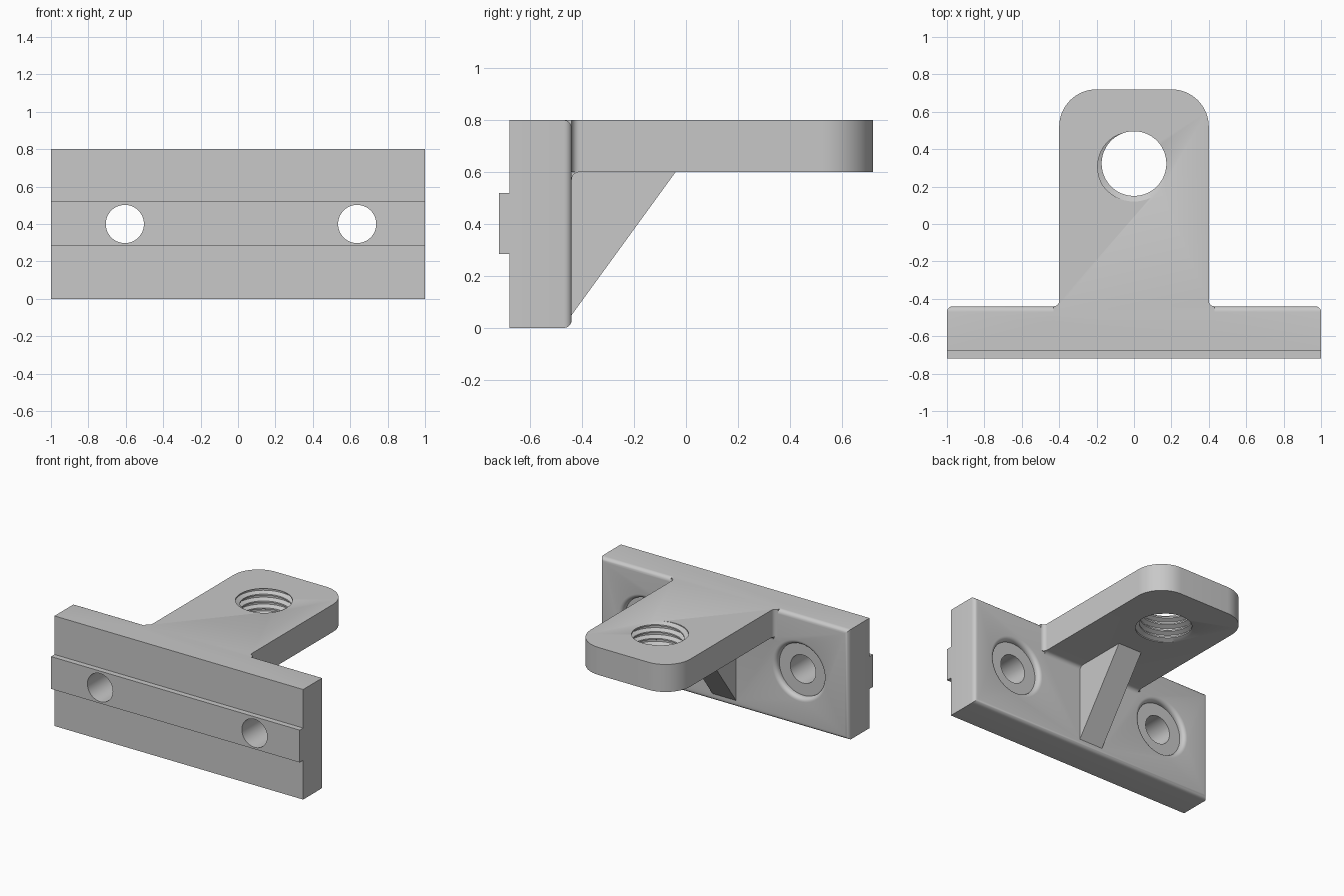
import bpy, bmesh, math
from mathutils import Matrix, Vector

if "Cube" in bpy.data.objects:
    bpy.data.objects.remove(bpy.data.objects["Cube"])

grey = bpy.data.materials.new("machined grey")
grey.use_nodes = True
colour = (0.58, 0.58, 0.58, 1)
grey.diffuse_color = colour
grey.node_tree.nodes["Principled BSDF"].inputs["Base Color"].default_value = colour

BACK, TOP, FILLET = -0.44, 0.8, 0.03


def to_object(name, bm):
    bmesh.ops.recalc_face_normals(bm, faces=bm.faces)
    mesh = bpy.data.meshes.new(name)
    bm.to_mesh(mesh)
    bm.free()
    mesh.materials.append(grey)
    obj = bpy.data.objects.new(name, mesh)
    bpy.context.collection.objects.link(obj)
    return obj


def arc(cx, cy, r, start, end, steps=8):
    angles = [math.radians(start + (end - start) * i / steps) for i in range(steps + 1)]
    return [(cx + r * math.cos(a), cy + r * math.sin(a)) for a in angles]


def prism(points, place, offset):
    """Extrude a flat outline; place turns a 2D point into a 3D one."""
    bm = bmesh.new()
    face = bm.faces.new([bm.verts.new(place(*p)) for p in points])
    new = bmesh.ops.extrude_face_region(bm, geom=[face])["geom"]
    bmesh.ops.translate(bm, vec=offset, verts=[v for v in new if isinstance(v, bmesh.types.BMVert)])
    return bm


def side_prism(points, half):
    return prism(points, lambda y, z: (-half, y, z), (2 * half, 0, 0))


def lathe(name, profile, matrix, steps=64):
    """Spin a closed (radius, height) profile about its axis."""
    bm = bmesh.new()
    verts = [bm.verts.new((r, 0, h)) for r, h in profile]
    edges = [bm.edges.new(pair) for pair in zip(verts, verts[1:])]
    bmesh.ops.spin(bm, geom=verts + edges, cent=(0, 0, 0), axis=(0, 0, 1),
                   angle=2 * math.pi, steps=steps)
    bmesh.ops.remove_doubles(bm, verts=bm.verts, dist=1e-5)
    bm.transform(matrix)
    return to_object(name, bm)


def combine(target, other, operation):
    mod = target.modifiers.new(operation, "BOOLEAN")
    mod.operation, mod.solver, mod.object = operation, "EXACT", other
    bpy.context.view_layer.objects.active = target
    bpy.ops.object.modifier_apply(modifier=mod.name)
    bpy.data.objects.remove(other)


# Mounting plate with front key rail, rounded round its back face
half_plate = [(BACK, 0), (BACK, TOP), (-0.68, TOP), (-0.68, 0.52),
              (-0.72, 0.52), (-0.72, 0.285), (-0.68, 0.285), (-0.68, 0)]
bm = side_prism(half_plate, 1)
back_edges = [e for e in bm.edges if all(abs(v.co.y - BACK) < 1e-4 for v in e.verts)]
bmesh.ops.bevel(bm, geom=back_edges, offset=FILLET, segments=5, profile=0.5, affect="EDGES")
bracket = to_object("bracket", bm)

# Arm with rounded tip and filleted root
right = [(0.43, -0.6)] + arc(0.43, BACK + FILLET, FILLET, 270, 180) + arc(0.2, 0.52, 0.2, 0, 90, 16)
outline = right + [(-x, y) for x, y in reversed(right)]
combine(bracket, to_object("arm", prism(outline, lambda x, y: (x, y, 0.6), (0, 0, 0.2))), "UNION")

# Fillet under the arm
cove = [(-0.5, 0.57)] + arc(BACK + FILLET, 0.57, FILLET, 180, 90) + [(-0.41, 0.65), (-0.5, 0.65)]
combine(bracket, to_object("arm_fillet", side_prism(cove, 0.4)), "UNION")

# Sloping support rib
rib = [(-0.5, 0.05), (BACK, 0.05), (-0.04, 0.6), (-0.04, 0.65), (-0.5, 0.65)]
combine(bracket, to_object("rib", side_prism(rib, 0.095)), "UNION")

# Bolt holes with shallow round-lipped recesses
recess = [(0, -0.5), (0.102, -0.5), (0.102, -0.04), (0.19, -0.04)]
recess += arc(0.22, -FILLET, FILLET, 180, 90, 6) + [(0.22, 0.02), (0, 0.02)]
for x in (-0.605, 0.637):
    spot = Matrix.Translation((x, BACK, 0.4)) @ Matrix.Rotation(-math.pi / 2, 4, "X")
    combine(bracket, lathe("bolt_hole", recess, spot), "DIFFERENCE")

# Threaded hole: helical surface trimmed flat at both ends
PITCH, SEG, TURNS = 0.05, 64, 9
thread = [(0, 0.173), (0.2, 0.173), (0.48, 0.203), (0.72, 0.203)]
n = len(thread)
bm = bmesh.new()
phase = math.radians(-105)
start = TOP - PITCH * (0.6 + 7)
rows = []
for k in range(n * TURNS + 1):
    part, radius = thread[k % n]
    row = []
    for j in range(SEG):
        a = phase + 2 * math.pi * j / SEG
        z = start + PITCH * (k // n + part + j / SEG)
        row.append(bm.verts.new((radius * math.cos(a), 0.323 + radius * math.sin(a), z)))
    rows.append(row)
for k in range(n * TURNS):
    for j in range(SEG):
        if j < SEG - 1:
            bm.faces.new((rows[k][j], rows[k][j + 1], rows[k + 1][j + 1], rows[k + 1][j]))
        elif k + n + 1 < len(rows):
            bm.faces.new((rows[k][j], rows[k + n][0], rows[k + n + 1][0], rows[k + 1][j]))
for height, normal in ((0.567, -1), (0.823, 1)):
    bmesh.ops.bisect_plane(bm, geom=bm.verts[:] + bm.edges[:] + bm.faces[:], plane_co=Vector((0, 0, height)),
                           plane_no=Vector((0, 0, normal)), clear_outer=True)
bmesh.ops.holes_fill(bm, edges=[e for e in bm.edges if e.is_boundary], sides=0)
combine(bracket, to_object("threaded_hole", bm), "DIFFERENCE")

# Smooth the rounded surfaces, keep edges crisp
bpy.ops.object.select_all(action="DESELECT")
bracket.select_set(True)
bpy.context.view_layer.objects.active = bracket
bpy.ops.object.shade_smooth_by_angle(angle=math.radians(28))
